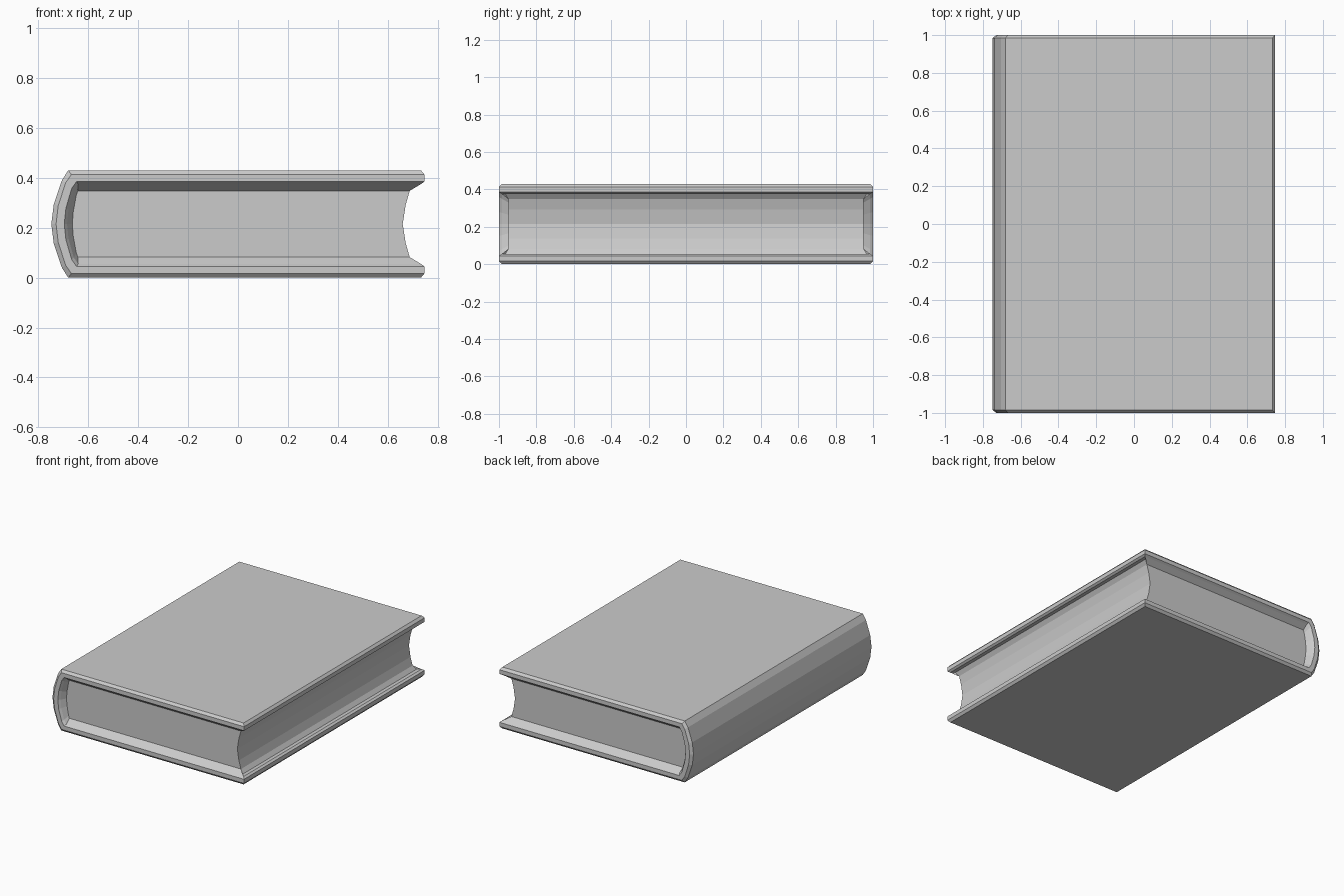
import bpy, bmesh

if "Cube" in bpy.data.objects:
    bpy.data.objects.remove(bpy.data.objects["Cube"])

MID = 0.215  # half the book's thickness; everything mirrors about this height


def mirrored(points):
    """Complete a top half profile (last point on the middle line)."""
    return points + [(x, 2 * MID - z) for x, z in reversed(points[:-1])]


def lerp(a, b, t):
    return [(p[0] + (q[0] - p[0]) * t, p[1] + (q[1] - p[1]) * t) for p, q in zip(a, b)]


def with_ends(profile, x):
    """Move both fore-edge ends of a cover profile to x."""
    return [(x, profile[0][1])] + profile[1:-1] + [(x, profile[-1][1])]


def add_object(name, bm):
    bmesh.ops.recalc_face_normals(bm, faces=bm.faces)
    mesh = bpy.data.meshes.new(name)
    bm.to_mesh(mesh)
    bm.free()
    bpy.context.collection.objects.link(bpy.data.objects.new(name, mesh))


def ring(bm, profile, y):
    return [bm.verts.new((x, y, z)) for x, z in profile]


def bridge(bm, a, b):
    for i in range(len(a) - 1):
        bm.faces.new((a[i], a[i + 1], b[i + 1], b[i]))


# C-shaped profiles: outside of cover, inside of cover, page block
outer = mirrored([(0.733, 0.43), (-0.68, 0.43), (-0.705, 0.392), (-0.738, 0.295), (-0.748, MID)])
inner = mirrored([(0.733, 0.375), (-0.64, 0.375), (-0.658, 0.35), (-0.679, 0.275), (-0.685, MID)])
block = mirrored([(0.688, 0.348), (-0.642, 0.348), (-0.648, 0.33), (-0.66, 0.265), (-0.664, MID)])
fore = mirrored([(0.708, 0.375), (0.688, 0.348), (0.672, 0.292), (0.66, MID)])

# Cover: bevelled edge wrapped around the C profile, then sloping in to the pages
edge = [(outer, 0.985),
        (with_ends(lerp(outer, inner, 0.3), 0.747), 1.0),
        (with_ends(lerp(outer, inner, 0.82), 0.747), 1.0),
        (inner, 0.985),
        (with_ends(block, 0.688), 0.95)]
bm = bmesh.new()
front = [ring(bm, p, -y) for p, y in edge]
back = [ring(bm, p, y) for p, y in edge]
for side in (front, back):
    for a, b in zip(side, side[1:]):
        bridge(bm, a, b)
bridge(bm, front[0], back[0])
for end in (0, -1):
    # bevelled fore edges of the boards
    for k in range(3):
        bm.faces.new((front[k][end], front[k + 1][end], back[k + 1][end], back[k][end]))
    # narrow inside strip between board edge and pages
    z = inner[end][1]
    lip = [bm.verts.new((0.708, y, z)) for y in (-0.965, 0.965)]
    bm.faces.new((front[3][end], lip[0], lip[1], back[3][end]))
    bm.faces.new((front[3][end], front[4][end], lip[0]))
    bm.faces.new((back[3][end], lip[1], back[4][end]))
add_object("cover", bm)

# Pages: flat ends and a hollow fore edge
bm = bmesh.new()
ends = []
for s in (-1, 1):
    spine = ring(bm, block, s * 0.95)
    hollow = [bm.verts.new((x, s * 0.95, z)) for x, z in fore[2:-2]]
    bm.faces.new(spine + hollow[::-1])
    tips = [bm.verts.new((x, s * 0.965, z)) for x, z in (fore[0], fore[-1])]
    ends.append([tips[0], spine[0]] + hollow + [spine[-1], tips[1]])
bridge(bm, ends[0], ends[1])
add_object("pages", bm)
